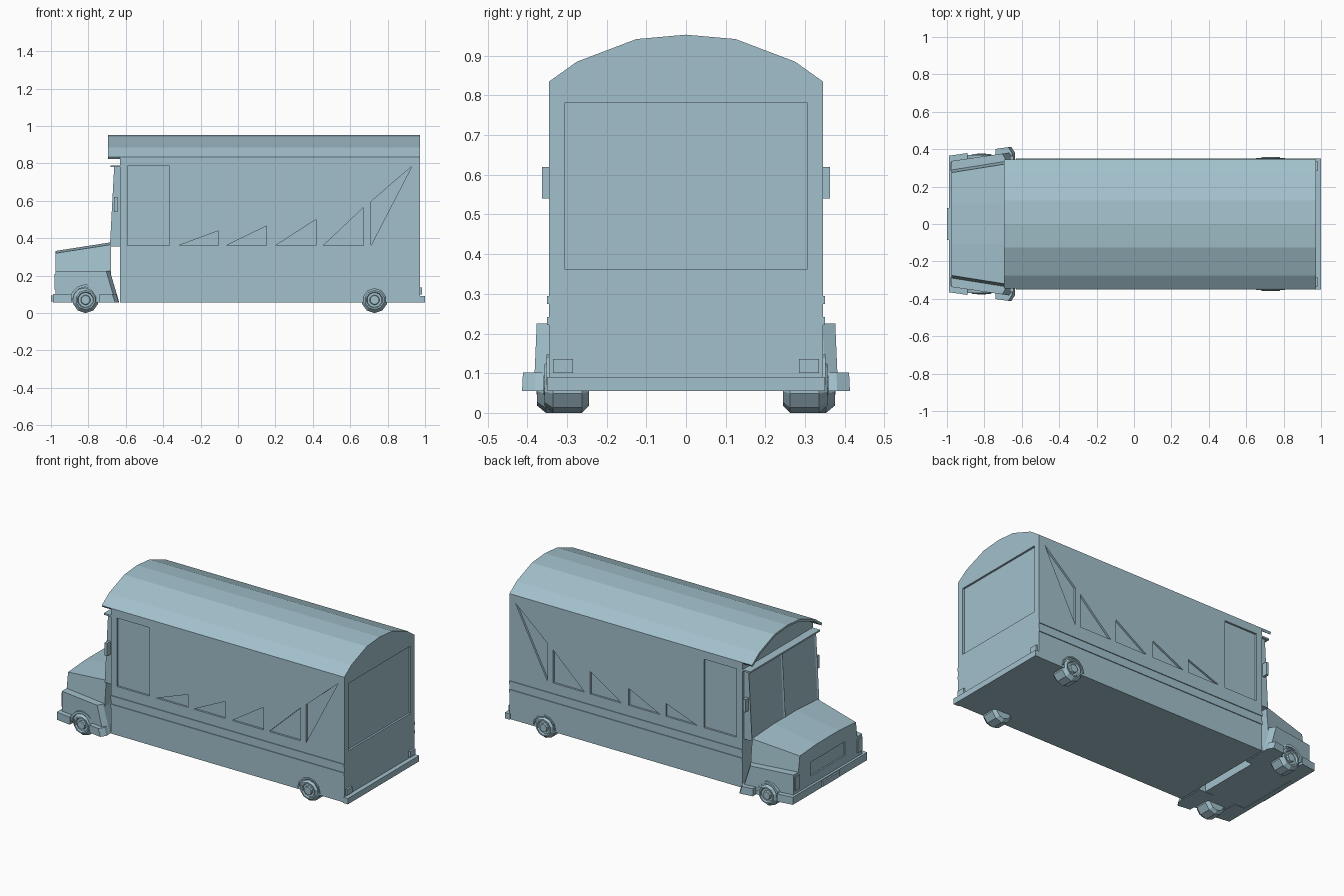
import bpy, bmesh, math

if "Cube" in bpy.data.objects:
    bpy.data.objects.remove(bpy.data.objects["Cube"])

paint = bpy.data.materials.new("pale_blue_grey")
paint.diffuse_color = (0.36, 0.53, 0.60, 1)
paint.use_nodes = True
paint.node_tree.nodes["Principled BSDF"].inputs["Base Color"].default_value = paint.diffuse_color


def loft(name, rings, closed=False):
    """Skin equal-length rings of points; cap both ends, or close into a loop."""
    bm = bmesh.new()
    vs = [[bm.verts.new(p) for p in r] for r in rings]
    n = len(rings[0])
    pairs = list(zip(vs, vs[1:]))
    if closed:
        pairs.append((vs[-1], vs[0]))
    else:
        bm.faces.new(vs[0])
        bm.faces.new(vs[-1])
    for a, b in pairs:
        for i in range(n):
            j = (i + 1) % n
            bm.faces.new((a[i], a[j], b[j], b[i]))
    bmesh.ops.recalc_face_normals(bm, faces=bm.faces)
    me = bpy.data.meshes.new(name)
    bm.to_mesh(me)
    bm.free()
    me.materials.append(paint)
    ob = bpy.data.objects.new(name, me)
    bpy.context.collection.objects.link(ob)
    return ob


def box(name, x0, x1, y0, y1, z0, z1):
    return loft(name, [[(x, y0, z0), (x, y1, z0), (x, y1, z1), (x, y0, z1)] for x in (x0, x1)])


def along_x(name, yz, x0, x1):
    return loft(name, [[(x, y, z) for y, z in yz] for x in (x0, x1)])


def along_y(name, xz, y0, y1):
    return loft(name, [[(x, y, z) for x, z in xz] for y in (y0, y1)])


def cut(target, cutters):
    for c in cutters:
        m = target.modifiers.new("cut", 'BOOLEAN')
        m.object = c
        m.solver = 'EXACT'
        bpy.context.view_layer.objects.active = target
        bpy.ops.object.modifier_apply(modifier=m.name)
        bpy.data.objects.remove(c)


# Body with arched roof
arch = [(-.345, .835), (-.275, .885), (-.125, .942), (0, .953),
        (.125, .942), (.275, .885), (.345, .835)]
body = along_x("body", [(-.345, .057)] + arch + [(.345, .057)], -.63, .972)

# Recessed door, rising triangular windows and rear window
openings = [[(-.59, .36), (-.365, .36), (-.365, .785), (-.59, .785)],
            [(.71, .36), (.93, .785), (.71, .595)]]
for x, top in ((-.32, .44), (-.065, .465), (.2, .5), (.455, .565)):
    openings.append([(x, .36), (x + .217, .36), (x + .217, top)])
cutters = [along_y("opening_cutter", o, s * .333, s * .40) for o in openings for s in (-1, 1)]
cutters.append(box("rear_window_cutter", .96, 1.05, -.306, .306, .363, .781))
cut(body, cutters)

# Thin roof overhang above the cab
inner = [(y * .975, z - .012) for y, z in reversed(arch)]
along_x("roof_overhang", arch + inner, -.695, -.63)

# Cab with two inset windscreen panes
cab = loft("cab", [[(-.685, y, .355), (-.662, y, .785), (-.625, y, .785), (-.625, y, .355)]
                   for y in (-.33, 0, .33)])
bm = bmesh.new()
bm.from_mesh(cab.data)
panes = [f for f in bm.faces if f.normal.x < -.9]
bmesh.ops.inset_individual(bm, faces=panes, thickness=.014, depth=-.006)
bm.to_mesh(cab.data)
bm.free()
box("sun_visor", -.682, -.628, -.343, .343, .78, .79)

# Tapered hood with raised centre panel
hood_rings = []
for x, w, z in ((-.975, .275, .332), (-.68, .322, .378)):
    half = [(.11, z), (w, z - .012), (w + .014, .225), (w + .014, .057)]
    hood_rings.append([(x, y, h) for y, h in half] + [(x, -y, h) for y, h in reversed(half)])
hood = loft("hood", hood_rings)
cut(hood, [box("grille_cutter", -1.05, -.966, -.17, .17, .155, .24)])


# Fenders and bumper flare outwards to the rear
def flare(x, extra):
    return .337 + (x + .975) * .145 + extra


def flared(name, xz, extra, sides, taper=.02):
    back = max(x for x, z in xz) - .08
    for s in sides:
        outer = [(x, s * flare(x, extra), z) for x, z in xz]
        edge = [(x + (taper if x > back else 0), s * (flare(x, extra) - .032), z) for x, z in xz]
        core = [(x, s * .2, z) for x, y, z in edge]
        loft(name, [core, edge, outer])


flared("fender", [(-.975, .057), (-.975, .225), (-.705, .225), (-.655, .057)], 0, (-1, 1))
flared("bumper_end", [(-.99, .055), (-.99, .102), (-.89, .102), (-.89, .055)], .03, (-1, 1), 0)
flared("running_board", [(-.74, .055), (-.74, .102), (-.672, .102), (-.657, .055)], .03, (-1, 1))
box("front_bumper", -.99, -.96, -.36, .36, .055, .102)
box("front_plate", -1, -.98, -.085, .085, .062, .095)
box("rear_bumper", .965, 1, -.35, .35, .055, .091)

# Wheels with stepped hubs, and arches above them
profile = [(.052, -.112), (.07, -.095), (.07, -.022), (.052, 0), (.044, 0), (.04, -.012),
           (.027, -.012), (.024, .002)]
for axle, cx, out, r_arch in (("front", -.815, .375, .084), ("rear", .73, .357, .077)):
    for s in (-1, 1):
        loft(axle + "_wheel",
             [[(cx + r * math.cos(i * math.pi / 5 + math.pi / 10), s * (out + d),
                .07 + r * math.sin(i * math.pi / 5 + math.pi / 10)) for i in range(10)]
              for r, d in profile])
        ang = [math.pi * i / 6 for i in range(7)]
        ring = [(cx + r_arch * math.cos(a), .07 + r_arch * math.sin(a)) for a in ang]
        ring += [(cx + .069 * math.cos(a), .07 + .069 * math.sin(a)) for a in reversed(ang)]
        along_y(axle + "_wheel_arch", ring, s * .33, s * (out - .005))

# Small parts on both sides
for s in (-1, 1):
    for z0, z1 in ((.275, .295), (.222, .242)):
        box("side_rail", -.63, .972, s * .34, s * .35, z0, z1)
    box("mirror", -.662, -.645, s * .325, s * .363, .54, .62)
    box("tail_light", .97, .985, s * .285, s * .335, .1, .136)
    box("headlight", -.982, -.97, s * .285, s * .33, .125, .21)
